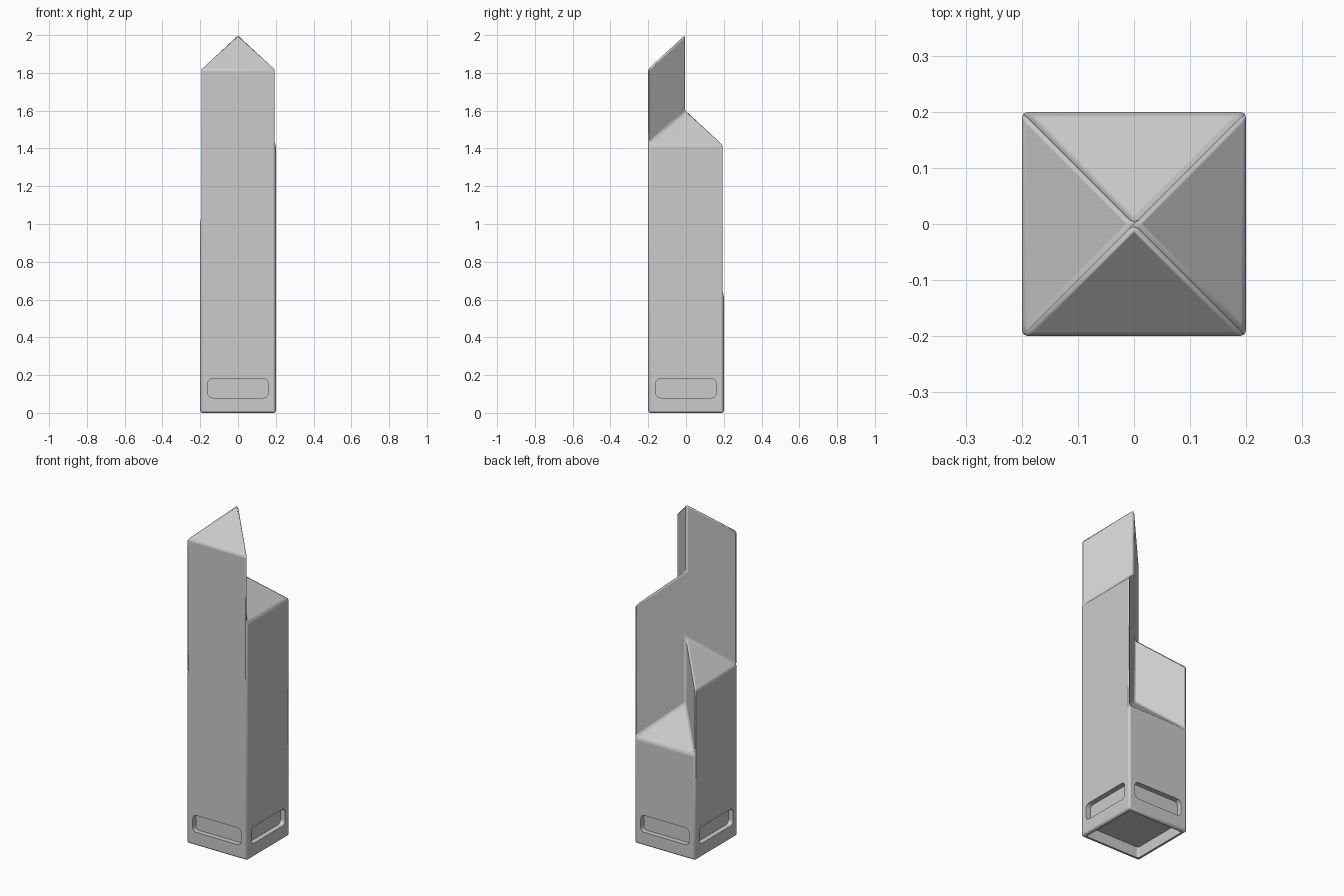
import bpy, bmesh, math
from mathutils import Matrix, Vector

if "Cube" in bpy.data.objects:
    bpy.data.objects.remove(bpy.data.objects["Cube"])

HALF = 0.2
RISE = 0.185
# outer eave height of each triangular shaft: front, right, back, left
EAVES = [1.82, 1.42, 0.63, 1.02]
CORNERS = [(-HALF, -HALF), (HALF, -HALF), (HALF, HALF), (-HALF, HALF)]


def mesh_object(name, bm):
    bmesh.ops.recalc_face_normals(bm, faces=bm.faces)
    me = bpy.data.meshes.new(name)
    bm.to_mesh(me)
    bm.free()
    ob = bpy.data.objects.new(name, me)
    bpy.context.collection.objects.link(ob)
    return ob


# Tower: four triangular shafts around a common axis, welded into one shell
bm = bmesh.new()
cache = {}


def vert(x, y, z):
    key = (round(x, 4), round(y, 4), round(z, 4))
    if key not in cache:
        cache[key] = bm.verts.new(key)
    return cache[key]


def face(points):
    bm.faces.new([vert(*p) for p in points])


def centre(z):
    return (0, 0, z + RISE)


for i, h in enumerate(EAVES):
    a, b = CORNERS[i], CORNERS[(i + 1) % 4]
    prev, nxt = EAVES[i - 1], EAVES[(i + 1) % 4]
    # sloping roof
    face([(*a, h), (*b, h), centre(h)])
    # outer wall, including the points where lower neighbours stop
    wall = [(*a, 0), (*b, 0)]
    if nxt < h:
        wall.append((*b, nxt))
    wall += [(*b, h), (*a, h)]
    if prev < h:
        wall.append((*a, prev))
    face(wall)
    # exposed diagonal wall towards the next shaft
    lo, hi = min(h, nxt), max(h, nxt)
    mids = [centre(z) for z in sorted(EAVES) if lo <= z <= hi]
    face([(*b, hi), (*b, lo)] + mids)
face([(*c, 0) for c in CORNERS])
tower = mesh_object("tower", bm)

bev = tower.modifiers.new("soft_edges", 'BEVEL')
bev.width = 0.011
bev.segments = 2
bev.limit_method = 'ANGLE'
bev.angle_limit = math.radians(30)


# Base cutters: a rounded window recess on each side and a hollow underside
def rounded_box(name, w, h, depth, r, matrix):
    bm = bmesh.new()
    pts = []
    for k, (sx, sz) in enumerate([(1, 1), (-1, 1), (-1, -1), (1, -1)]):
        for s in range(5):
            t = math.radians(90 * k + 22.5 * s)
            pts.append((sx * (w / 2 - r) + r * math.cos(t), -depth / 2,
                        sz * (h / 2 - r) + r * math.sin(t)))
    f = bm.faces.new([bm.verts.new(p) for p in pts])
    ext = bmesh.ops.extrude_face_region(bm, geom=[f])
    bmesh.ops.translate(bm, vec=Vector((0, depth, 0)),
                        verts=[v for v in ext['geom'] if isinstance(v, bmesh.types.BMVert)])
    bmesh.ops.transform(bm, matrix=matrix, verts=bm.verts)
    return mesh_object(name, bm)


cutters = []
for i in range(4):
    m = Matrix.Rotation(math.pi / 2 * i, 4, 'Z') @ Matrix.Translation((0, -HALF, 0.13))
    cutters.append(rounded_box(f"window_cutter_{i + 1}", 0.32, 0.10, 0.06, 0.025, m))
m = Matrix.Rotation(math.pi / 2, 4, 'X')
cutters.append(rounded_box("underside_cutter", 0.36, 0.36, 0.13, 0.01, m))

for c in cutters:
    c.hide_render = True
    c.hide_viewport = True
    mod = tower.modifiers.new(c.name, 'BOOLEAN')
    mod.operation = 'DIFFERENCE'
    mod.solver = 'EXACT'
    mod.object = c

# Smooth the softened edges
bpy.context.view_layer.objects.active = tower
tower.select_set(True)
bpy.ops.object.shade_smooth_by_angle(angle=math.radians(30))
